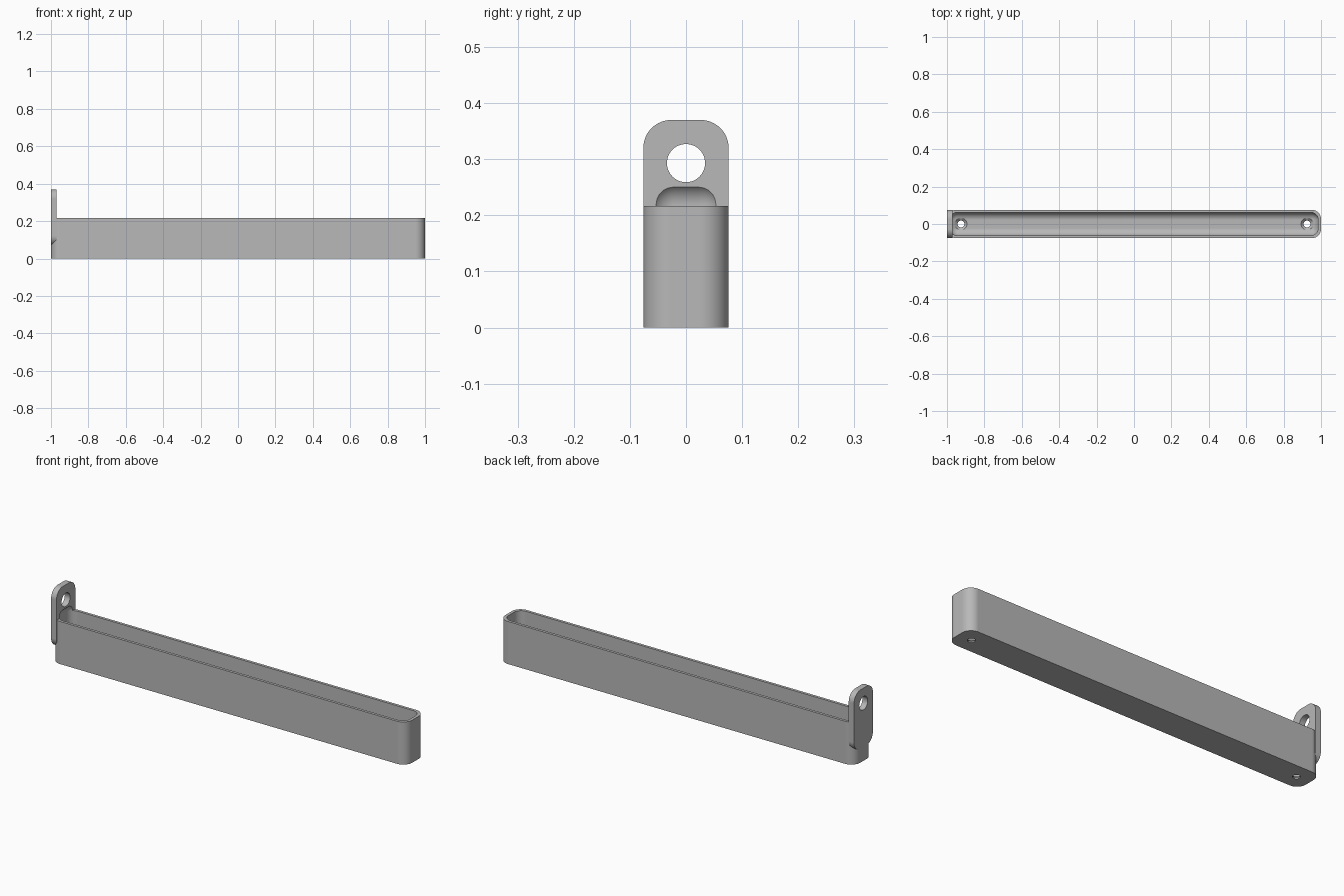
import bpy, bmesh
from mathutils import Matrix, Vector

default = bpy.data.objects.get("Cube")
if default:
    bpy.data.objects.remove(default)

grey = bpy.data.materials.new("mid grey")
grey.use_nodes = True
COLOUR = (0.48, 0.48, 0.48, 1)
grey.diffuse_color = COLOUR
grey.node_tree.nodes["Principled BSDF"].inputs["Base Color"].default_value = COLOUR


def add_object(name, bm):
    bmesh.ops.recalc_face_normals(bm, faces=bm.faces)
    mesh = bpy.data.meshes.new(name)
    bm.to_mesh(mesh)
    bm.free()
    mesh.materials.append(grey)
    obj = bpy.data.objects.new(name, mesh)
    bpy.context.collection.objects.link(obj)
    return obj


def rounded_box(name, low, high, radius, axis=None):
    """Box with rounded edges; with an axis, only edges along it are rounded."""
    low, high = Vector(low), Vector(high)
    bm = bmesh.new()
    bmesh.ops.create_cube(bm, size=1)
    bmesh.ops.scale(bm, vec=high - low, verts=bm.verts)
    bmesh.ops.translate(bm, vec=(low + high) / 2, verts=bm.verts)
    edges = [e for e in bm.edges if axis is None
             or abs(e.verts[0].co[axis] - e.verts[1].co[axis]) > 1e-4]
    bmesh.ops.bevel(bm, geom=edges, offset=radius, segments=12,
                    profile=0.5, affect='EDGES')
    return add_object(name, bm)


def cone(name, centre, r_low, r_high, depth, along_x=False):
    bm = bmesh.new()
    bmesh.ops.create_cone(bm, cap_ends=True, segments=48,
                          radius1=r_low, radius2=r_high, depth=depth)
    if along_x:
        bmesh.ops.rotate(bm, matrix=Matrix.Rotation(1.570796, 3, 'Y'), verts=bm.verts)
    bmesh.ops.translate(bm, vec=centre, verts=bm.verts)
    return add_object(name, bm)


def combine(target, other, operation):
    mod = target.modifiers.new("combine", 'BOOLEAN')
    mod.operation, mod.solver, mod.object = operation, 'EXACT', other
    bpy.context.view_layer.objects.active = target
    bpy.ops.object.modifier_apply(modifier=mod.name)
    bpy.data.objects.remove(other)


W = 0.076        # half width
HEIGHT = 0.217   # rim height

# Outer body with the upright hanging tab at its right end
tray = rounded_box("tray_with_hanging_tab", (-1, -W, 0), (1, W, HEIGHT), 0.05, axis=2)
tab = rounded_box("hanging_tab", (-1, -W, 0.07), (-0.97, W, 0.37), 0.05, axis=0)
combine(tray, tab, 'UNION')

# Filleted cavity, which also scoops into the tab
cavity = rounded_box("cavity_cutter", (-0.985, -0.062, 0.02), (0.985, 0.062, 0.259), 0.04)
combine(tray, cavity, 'DIFFERENCE')

# Round hole in the tab
combine(tray, cone("tab_hole_cutter", (-0.985, 0, 0.293), 0.034, 0.034, 0.1, True), 'DIFFERENCE')

# Countersunk screw holes in the floor
for x in (-0.925, 0.925):
    combine(tray, cone("screw_hole_cutter", (x, 0, 0.01), 0.018, 0.018, 0.06), 'DIFFERENCE')
    combine(tray, cone("countersink_cutter", (x, 0, 0.016), 0.018, 0.038, 0.02), 'DIFFERENCE')

# Smooth fillets, crisp edges
bpy.ops.object.select_all(action='DESELECT')
tray.select_set(True)
bpy.context.view_layer.objects.active = tray
bpy.ops.object.shade_smooth_by_angle(angle=0.5)
weighted = tray.modifiers.new("flat face normals", 'WEIGHTED_NORMAL')
weighted.keep_sharp = True
